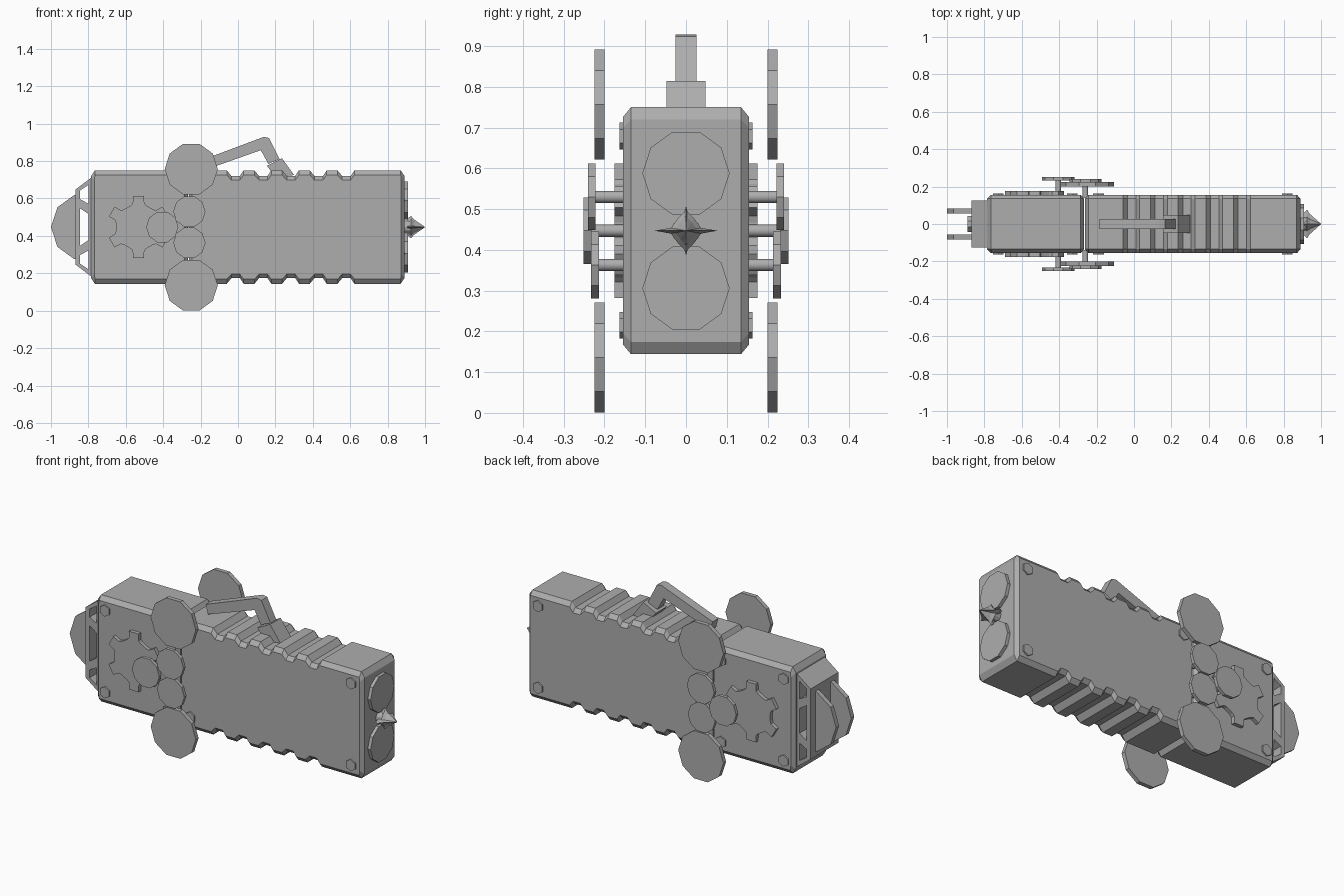
import bpy, bmesh, math

if "Cube" in bpy.data.objects:
    bpy.data.objects.remove(bpy.data.objects["Cube"])

grey = bpy.data.materials.new("grey_metal")
grey.diffuse_color = (0.42, 0.42, 0.42, 1)
grey.use_nodes = True
grey.node_tree.nodes["Principled BSDF"].inputs["Base Color"].default_value = grey.diffuse_color
MID = 0.447          # height of the long axis


def loft(name, rings):
    """Join successive 3D rings with quads and cap both ends."""
    bm = bmesh.new()
    loops = [[bm.verts.new(p) for p in r] for r in rings]
    n = len(loops[0])
    for a, b in zip(loops, loops[1:]):
        for i in range(n):
            bm.faces.new((a[i], a[(i + 1) % n], b[(i + 1) % n], b[i]))
    bm.faces.new(loops[0][::-1])
    bm.faces.new(loops[-1])
    bmesh.ops.recalc_face_normals(bm, faces=bm.faces)
    me = bpy.data.meshes.new(name)
    bm.to_mesh(me)
    bm.free()
    me.materials.append(grey)
    ob = bpy.data.objects.new(name, me)
    bpy.context.collection.objects.link(ob)
    return ob


def prism(name, pts, lo, hi, axis="y"):
    """Extrude a flat outline along y (points are x, z) or x (points are y, z)."""
    if axis == "y":
        return loft(name, [[(u, d, v) for u, v in pts] for d in (lo, hi)])
    return loft(name, [[(d, u, v) for u, v in pts] for d in (lo, hi)])


def ngon(u, v, r, n=10, turn=0.0):
    return [(u + r * math.cos(turn + math.tau * i / n),
             v + r * math.sin(turn + math.tau * i / n)) for i in range(n)]


def both_sides(name, pts, lo, hi):
    prism(name + "_front", pts, -hi, -lo)
    prism(name + "_back", pts, lo, hi)


def housing(name, x0, x1, notches=()):
    """Chamfered box with notches across its top and bottom."""
    half = 0.303
    top = [(x0, half - 0.03), (x0 + 0.02, half)]
    for x in notches:
        top += [(x - 0.045, half), (x - 0.02, half - 0.03),
                (x + 0.025, half - 0.03), (x + 0.045, half)]
    top += [(x1 - 0.02, half), (x1, half - 0.03)]
    outline = top + [(x, -z) for x, z in reversed(top)]
    rings = []
    for y, scale, inset in ((-0.155, 0.92, 0.018), (-0.135, 1, 0),
                            (0.135, 1, 0), (0.155, 0.92, 0.018)):
        rings.append([(min(max(x, x0 + inset), x1 - inset), y, MID + z * scale)
                      for x, z in outline])
    return loft(name, rings)


# Two main housings
housing("head_housing", -0.785, -0.267)
housing("grip_housing", -0.263, 0.89, [-0.015 + 0.148 * i for i in range(5)])

# Hex bolts at the corners of the housings
for i, x in enumerate((-0.725, -0.33, -0.19, 0.82)):
    for j, z in enumerate((MID - 0.232, MID + 0.232)):
        both_sides(f"bolt_{i}_{j}", ngon(x, z, 0.033, 6, math.pi / 6), 0.145, 0.163)

# Six-toothed gear plates
gear = []
for k in range(6):
    a = math.pi / 2 + k * math.tau / 6
    for da, r in ((-0.36, 0.122), (-0.24, 0.13), (-0.18, 0.168),
                  (0.18, 0.168), (0.24, 0.13), (0.36, 0.122)):
        gear.append((-0.532 + r * math.cos(a + da), MID + r * math.sin(a + da)))
both_sides("gear", gear, 0.145, 0.176)

# Large wheels, small wheels and their axles
for label, z in (("upper", 0.757), ("lower", 0.136)):
    both_sides("large_wheel_" + label, ngon(-0.25, z, 0.142), 0.2, 0.224)
for label, x, z, lo in (("upper", -0.26, 0.53, 0.222), ("lower", -0.26, 0.363, 0.214),
                        ("side", -0.405, MID, 0.232)):
    both_sides("small_wheel_" + label, ngon(x, z, 0.086), lo, lo + 0.019)
    for axle_side in (-1, 1):
        ends = sorted((0.14 * axle_side, (lo + 0.005) * axle_side))
        axle = prism(f"axle_{label}_{axle_side}", ngon(x, z, 0.015, 16), *ends)
        for p in axle.data.polygons:
            p.use_smooth = len(p.vertices) == 4

# Tapered nose frame with three side windows cut through
nose = prism("nose_frame", [(-0.77, MID + 0.275), (-0.79, MID + 0.26), (-0.87, MID + 0.2),
                            (-0.87, MID - 0.2), (-0.79, MID - 0.26), (-0.77, MID - 0.275)],
             -0.125, 0.125)
windows = ([(-0.845, 0.195), (-0.8, 0.225), (-0.8, 0.125), (-0.845, 0.15)],
           [(-0.845, 0.1), (-0.8, 0.07), (-0.8, -0.07), (-0.845, -0.1)],
           [(-0.845, -0.15), (-0.8, -0.125), (-0.8, -0.225), (-0.845, -0.195)])
for i, w in enumerate(windows):
    cutter = prism(f"window_cutter_{i}", [(x, MID + z) for x, z in w], -0.2, 0.2)
    cutter.hide_render = True
    cutter.hide_viewport = True
    mod = nose.modifiers.new("window", "BOOLEAN")
    mod.object = cutter
    mod.operation = "DIFFERENCE"
    mod.solver = "EXACT"

# Rounded fins and a small pad on the nose
fin = [(x, z) for x, z in ngon(-0.82, MID, 0.18) if x < -0.83]
fin = [(-0.86, MID + 0.172)] + fin + [(-0.86, MID - 0.172)]
both_sides("nose_fin", fin, 0.055, 0.082)
prism("nose_pad", ngon(0, MID, 0.045, 8, math.pi / 8), -0.89, -0.86, "x")

# Round plates on the rear end
for label, z in (("upper", MID + 0.141), ("lower", MID - 0.141)):
    prism("end_plate_" + label, ngon(0, z, 0.107, 10), 0.88, 0.908, "x")

# Pointed star tip on a short stem
quarter = [(0.077, 0), (0.037, 0.007), (0.02, 0.03), (0.004, 0.046), (0, 0.06)]
half_star = quarter + [(-y, z) for y, z in quarter[-2::-1]]
star = half_star + [(y, -z) for y, z in half_star[-2:0:-1]]
loft("star_tip", [[(x, y * s, MID + z * s) for y, z in star]
                  for x, s in ((0.905, 0.75), (0.925, 1), (0.94, 0.7), (1.0, 0.01))])
prism("tip_stem", ngon(0, MID, 0.035, 12), 0.88, 0.925, "x")

# Bent lever and the block it hinges on
prism("lever", [(-0.185, 0.808), (0.137, 0.929), (0.165, 0.924), (0.222, 0.81),
                (0.162, 0.785), (0.122, 0.858), (-0.17, 0.755)], -0.026, 0.026)
prism("lever_block", [(0.155, 0.775), (0.235, 0.815), (0.3, 0.725), (0.2, 0.715)],
      -0.048, 0.048)
